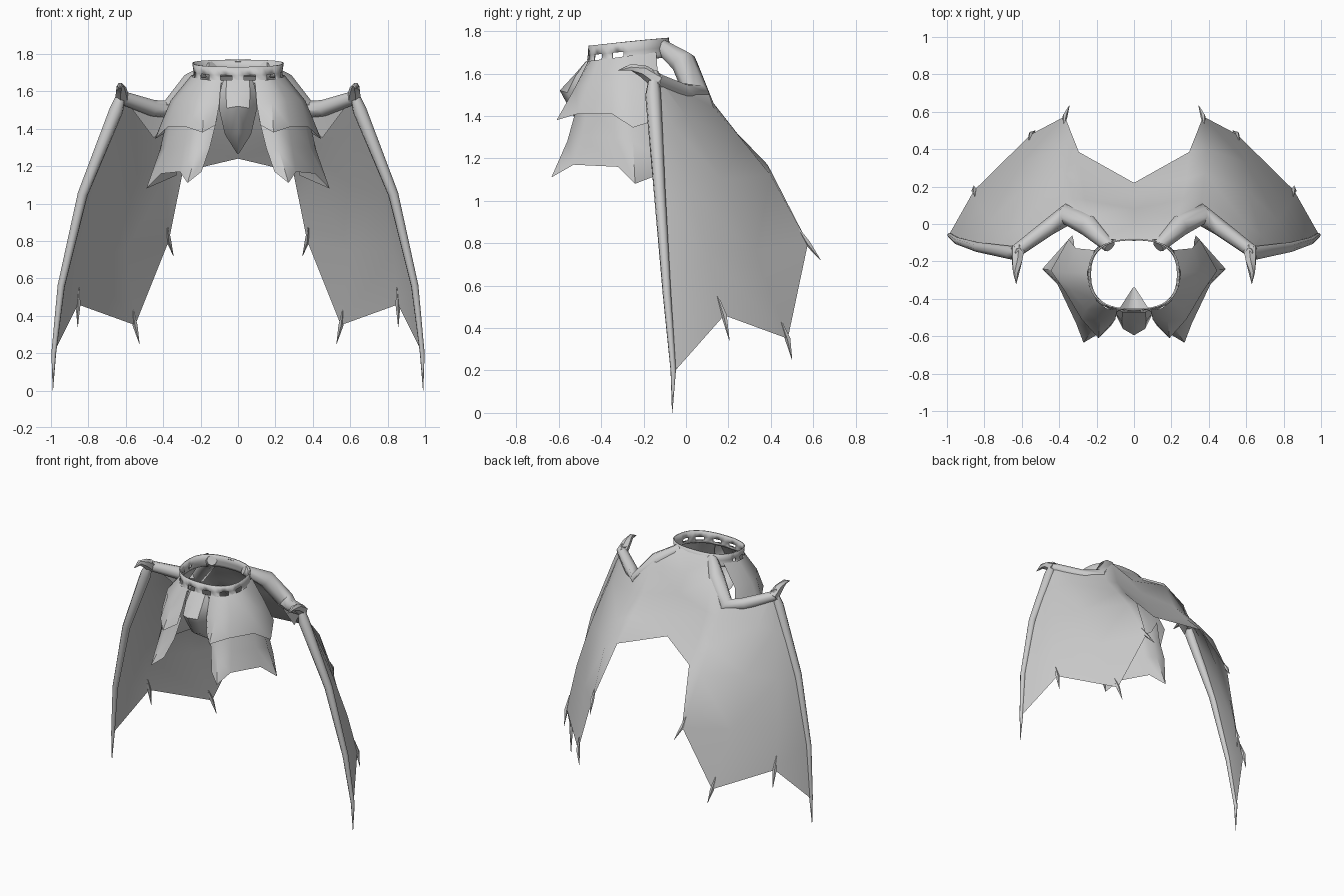
import bpy, bmesh, math
from mathutils import Vector

cube = bpy.data.objects.get("Cube")
if cube:
    bpy.data.objects.remove(cube, do_unlink=True)

grey = bpy.data.materials.new("plain_grey")
grey.use_nodes = True
grey.diffuse_color = (0.6, 0.6, 0.6, 1)
bsdf = grey.node_tree.nodes["Principled BSDF"]
bsdf.inputs["Base Color"].default_value = (0.6, 0.6, 0.6, 1)
bsdf.inputs["Roughness"].default_value = 0.8


def finish(name, bm, angle=40, mirror=True):
    mesh = bpy.data.meshes.new(name)
    bm.to_mesh(mesh)
    bm.free()
    mesh.materials.append(grey)
    ob = bpy.data.objects.new(name, mesh)
    bpy.context.collection.objects.link(ob)
    bpy.ops.object.select_all(action='DESELECT')
    ob.select_set(True)
    bpy.context.view_layer.objects.active = ob
    bpy.ops.object.shade_smooth_by_angle(angle=math.radians(angle))
    if mirror:
        ob.modifiers.new("Mirror", 'MIRROR').merge_threshold = 0.002
    return ob


def sheet(name, columns, flip=False, angle=40):
    """Surface spanned between neighbouring columns of points."""
    bm = bmesh.new()
    grid = [[bm.verts.new(p) for p in col] for col in columns]
    for a, b in zip(grid, grid[1:]):
        for r in range(len(a) - 1):
            quad = [a[r], a[r + 1], b[r + 1], b[r]]
            bm.faces.new(quad[::-1] if flip else quad)
    return finish(name, bm, angle)


def tube(name, path, radii, sides=8):
    """Tapered round limb along a path."""
    bm = bmesh.new()
    pts = [Vector(p) for p in path]
    rings = []
    for i, p in enumerate(pts):
        d = (pts[min(i + 1, len(pts) - 1)] - pts[max(i - 1, 0)]).normalized()
        u = d.cross(Vector((0.2, 1, 0.1))).normalized()
        v = d.cross(u)
        rings.append([bm.verts.new(p + radii[i] * (math.cos(t) * u + math.sin(t) * v))
                      for t in (2 * math.pi * k / sides for k in range(sides))])
    for a, b in zip(rings, rings[1:]):
        for k in range(sides):
            n = (k + 1) % sides
            bm.faces.new((a[k], a[n], b[n], b[k]))
    bm.faces.new(rings[0][::-1])
    bm.faces.new(rings[-1])
    bmesh.ops.recalc_face_normals(bm, faces=bm.faces)
    return finish(name, bm, 50)


# Wing membrane: centre back, inner notch, three fingers, leading edge
membrane = [
    [(0, -.09, 1.76), (0, 0, 1.63), (0, .08, 1.5), (0, .15, 1.37), (0, .22, 1.24)],
    [(.17, -.08, 1.74), (.24, .05, 1.66), (.26, .13, 1.46), (.28, .24, 1.32), (.295, .385, 1.17)],
    [(.36, .1, 1.53), (.36, .13, 1.44), (.38, .27, 1.28), (.39, .40, 1.12), (.37, .575, .8)],
    [(.6, -.12, 1.57), (.6, 0, 1.4), (.61, .17, 1.1), (.6, .33, .75), (.55, .48, .35)],
    [(.62, -.13, 1.57), (.68, -.06, 1.35), (.77, .02, 1.05), (.83, .1, .75), (.855, .18, .46)],
    [(.64, -.15, 1.57), (.74, -.14, 1.32), (.84, -.115, 1.02), (.94, -.08, .58), (.985, -.05, .2)],
]
sheet("wing_membrane", membrane, flip=True, angle=60)

# Arm, leading finger and the small fold of skin below the arm
tube("wing_arm",
     [(.13, -.12, 1.73), (.24, -.01, 1.65), (.36, .05, 1.5), (.46, -.02, 1.51), (.63, -.145, 1.57)],
     [.035, .06, .06, .045, .035])
tube("leading_finger",
     [(.615, -.15, 1.61), (.65, -.155, 1.5), (.83, -.125, 1.05), (.945, -.09, .56),
      (.985, -.06, .2), (.99, -.065, .0)],
     [.02, .038, .028, .02, .013, .001])
sheet("arm_fold", [[(.34, .01, 1.53), (.36, .02, 1.44)], [(.45, -.03, 1.53), (.45, .02, 1.35)],
                   [(.6, -.13, 1.57), (.6, -.12, 1.55)]])

# Claws on the wrist and at the finger ends
tube("wrist_claw", [(.62, -.13, 1.56), (.625, -.2, 1.61), (.63, -.26, 1.63), (.63, -.32, 1.615)],
     [.04, .03, .017, .001], 6)
for name, path in {
    "inner_claw": [(.375, .53, .87), (.37, .575, .8), (.345, .635, .72)],
    "middle_claw": [(.56, .45, .43), (.55, .48, .35), (.527, .5, .25)],
    "outer_claw": [(.85, .15, .55), (.855, .18, .46), (.857, .205, .34)],
}.items():
    tube(name, path, [.004, .014, .001], 5)

# Two tiers of hip plates with pointed corners
upper = [
    [(.09, -.46, 1.66), (.1, -.51, 1.53), (.12, -.54, 1.42)],
    [(.15, -.45, 1.66), (.18, -.52, 1.54), (.19, -.61, 1.38)],
    [(.2, -.41, 1.665), (.26, -.46, 1.55), (.28, -.51, 1.41)],
    [(.24, -.33, 1.675), (.335, -.35, 1.55), (.375, -.35, 1.41)],
    [(.25, -.26, 1.685), (.36, -.26, 1.55), (.445, -.25, 1.345)],
    [(.21, -.14, 1.7), (.31, -.13, 1.55), (.35, -.08, 1.4)],
]
lower = [
    [(.11, -.5, 1.46), (.15, -.53, 1.3), (.195, -.59, 1.17)],
    [(.18, -.51, 1.46), (.22, -.56, 1.28), (.27, -.635, 1.11)],
    [(.26, -.46, 1.47), (.29, -.49, 1.3), (.31, -.53, 1.17)],
    [(.35, -.34, 1.47), (.385, -.33, 1.3), (.41, -.32, 1.16)],
    [(.375, -.26, 1.47), (.42, -.25, 1.28), (.49, -.24, 1.08)],
    [(.32, -.13, 1.47), (.32, -.1, 1.3), (.33, -.06, 1.15)],
]
sheet("upper_hip_plates", upper, angle=50)
sheet("lower_hip_plates", lower, angle=50)

# Ridged front guard curling under to a point
sheet("front_guard", [
    [(0, -.47, 1.66), (0, -.53, 1.59), (0, -.595, 1.52), (0, -.52, 1.38), (0, -.34, 1.265)],
    [(.06, -.47, 1.66), (.065, -.52, 1.59), (.06, -.56, 1.51), (.04, -.49, 1.37), (.003, -.34, 1.266)],
    [(.08, -.46, 1.66), (.1, -.475, 1.58), (.1, -.48, 1.5), (.07, -.44, 1.37), (.006, -.34, 1.268)],
])

# Waist belt with open slots between it and the plates
bm = bmesh.new()
SEG = 48
rows = [(.245, .19, 0), (.237, .193, -.045), (.24, .197, -.072), (.25, .2, -.09)]
grid = []
for rx, ry, dz in rows:
    ring = []
    for k in range(SEG):
        t = 2 * math.pi * k / SEG
        c, s = math.cos(t), math.sin(t)
        n = (abs(c) ** 2.5 + abs(s) ** 2.5) ** (-1 / 2.5)
        y = -.27 + ry * n * s
        ring.append(bm.verts.new((rx * n * c, y, 1.75 + dz + (y + .27) * .1)))
    grid.append(ring)
for r in range(3):
    for k in range(SEG):
        side = abs((k + .5) / SEG - .75)          # turn away from the front
        slot = r == 1 and side < .3 and (k % 4 in (1, 2))
        if not slot:
            n = (k + 1) % SEG
            bm.faces.new((grid[r][k], grid[r + 1][k], grid[r + 1][n], grid[r][n]))
belt = finish("waist_belt", bm, 40, mirror=False)
solid = belt.modifiers.new("Thickness", 'SOLIDIFY')
solid.thickness = 0.008
